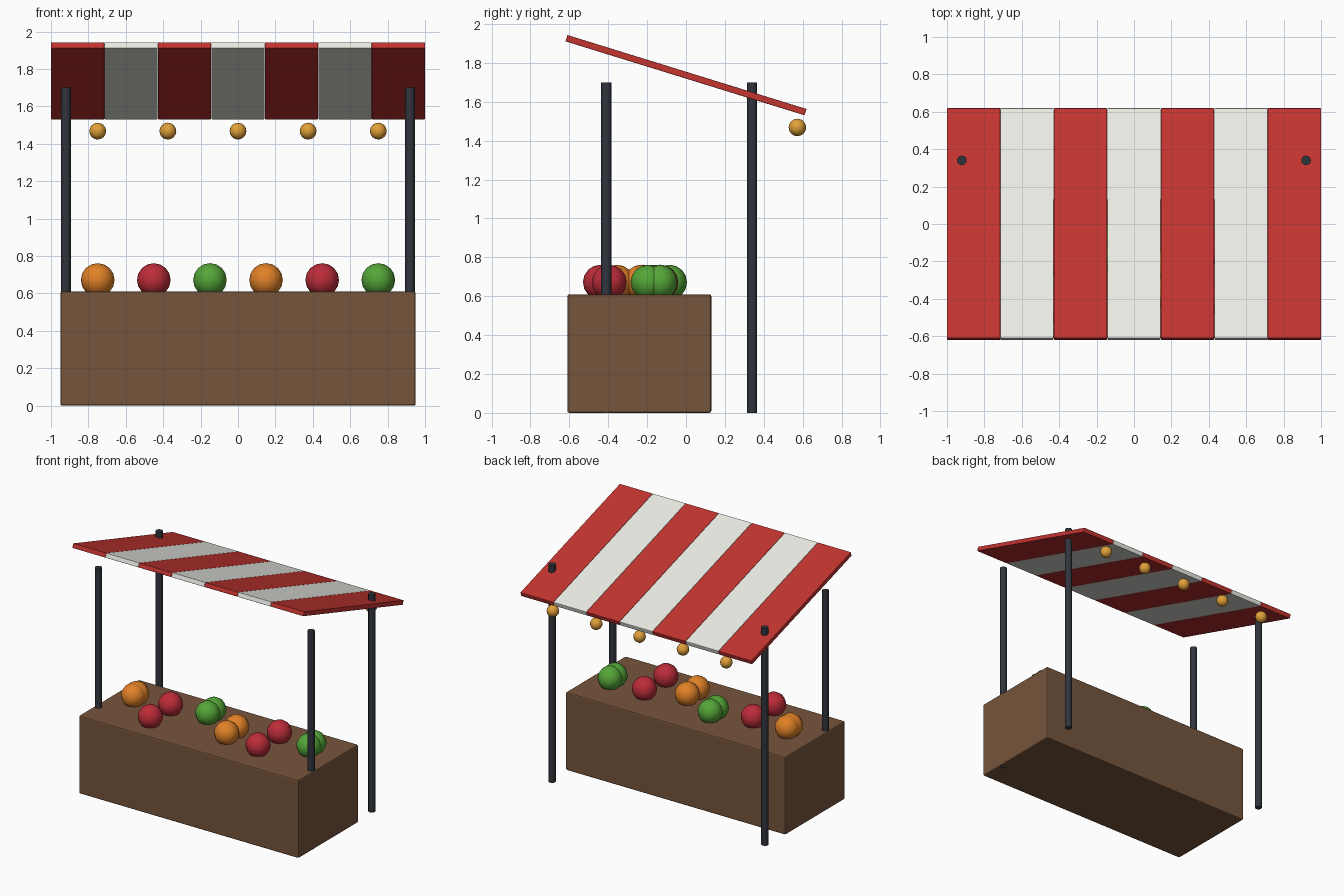
import bpy, math

if "Cube" in bpy.data.objects:
    bpy.data.objects.remove(bpy.data.objects["Cube"])


def material(name, rgb):
    m = bpy.data.materials.new(name)
    m.diffuse_color = (*rgb, 1)
    m.use_nodes = True
    m.node_tree.nodes["Principled BSDF"].inputs["Base Color"].default_value = m.diffuse_color
    return m


RED = material("red_cloth", (0.55, 0.035, 0.03))
WHITE = material("white_cloth", (0.85, 0.85, 0.80))
WOOD = material("wood", (0.18, 0.09, 0.045))
METAL = material("dark_metal", (0.03, 0.035, 0.045))
BULB = material("bulb_amber", (0.75, 0.35, 0.04))
ORANGE = material("orange_skin", (0.75, 0.22, 0.02))
APPLE = material("red_skin", (0.50, 0.025, 0.04))
GREEN = material("green_skin", (0.09, 0.38, 0.04))


def finish(name, mat, smooth=False):
    ob = bpy.context.object
    ob.name = name
    ob.data.materials.append(mat)
    if smooth:
        bpy.ops.object.shade_smooth_by_angle(angle=math.radians(50))
    return ob


def box(name, loc, size, mat, rot=(0, 0, 0), bevel=0):
    bpy.ops.mesh.primitive_cube_add(size=1, location=loc, rotation=rot)
    ob = finish(name, mat)
    ob.scale = size
    bpy.ops.object.transform_apply(location=False, rotation=False, scale=True)
    if bevel:
        b = ob.modifiers.new("bevel", 'BEVEL')
        b.width = bevel
        b.segments = 2
    return ob


def ball(name, loc, r, mat):
    bpy.ops.mesh.primitive_uv_sphere_add(segments=12, ring_count=8, radius=r, location=loc)
    return finish(name, mat, True)


# Counter
box("counter", (0, -0.24, 0.305), (1.9, 0.74, 0.61), WOOD, bevel=0.01)

# Four posts; the front pair stands inside the counter ends
for row, y in (("front", -0.41), ("back", 0.34)):
    for side, x in (("left", -0.92), ("right", 0.92)):
        bpy.ops.mesh.primitive_cylinder_add(vertices=12, radius=0.026, depth=1.7,
                                            location=(x, y, 0.85))
        finish(f"{row}_{side}_post", METAL, True)

# Sloping striped awning
stripe = 2 / 7
for i in range(7):
    box(f"awning_stripe_{i + 1}", (-1 + stripe * (i + 0.5), 0, 1.737),
        (stripe - 0.001, 1.287, 0.034), WHITE if i % 2 else RED, rot=(-0.3, 0, 0), bevel=0.003)

# Bulbs hanging below the low back edge
for i in range(5):
    ball(f"bulb_{i + 1}", (-0.75 + 0.375 * i, 0.573, 1.468), 0.045, BULB)

# Fruit, one pair per column
pairs = [(-0.22, -0.18), (-0.44, -0.19), (-0.16, -0.085),
         (-0.355, -0.23), (-0.395, -0.13), (-0.195, -0.135)]
kinds = [("orange", ORANGE), ("apple", APPLE), ("melon", GREEN)]
for i, ys in enumerate(pairs):
    kind, mat = kinds[i % 3]
    for j, y in enumerate(ys):
        ball(f"{kind}_{i + 1}_{j + 1}", (-0.75 + 0.3 * i, y, 0.672), 0.09, mat)
